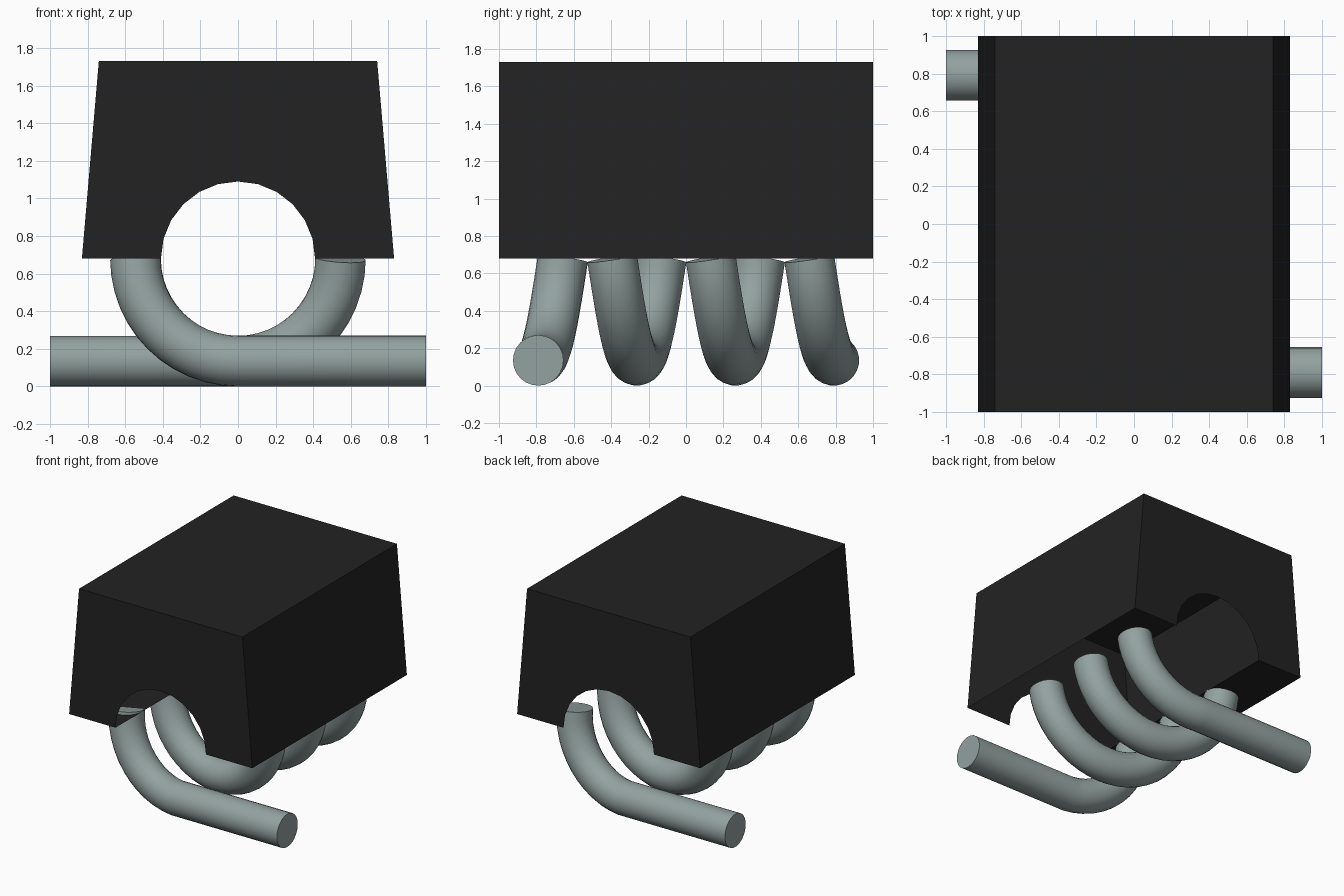
import bpy, bmesh
from math import pi, sin, cos

cube = bpy.data.objects.get("Cube")
if cube:
    bpy.data.objects.remove(cube, do_unlink=True)

MID_Z = 0.68          # coil axis and lower rim of the housing
TUBE_R = 0.135
COIL_R = 0.545
START_Y, PITCH = -0.79, 0.527


def make_material(name, rgb):
    mat = bpy.data.materials.new(name)
    mat.use_nodes = True
    color = (*rgb, 1)
    mat.diffuse_color = color
    mat.node_tree.nodes["Principled BSDF"].inputs["Base Color"].default_value = color
    return mat


black = make_material("matte black", (0.016, 0.016, 0.016))
steel = make_material("grey green steel", (0.29, 0.36, 0.35))


# Housing: hollow tapered shell with arched end walls and one lower ledge
def build_housing():
    bm = bmesh.new()
    low, high, top_z, arch_r, steps = 0.83, 0.74, 1.73, 0.41, 12
    arch = [(arch_r * cos(pi * i / steps), MID_Z + arch_r * sin(pi * i / steps))
            for i in range(steps + 1)]
    outline = [(-low, MID_Z), (-high, top_z), (high, top_z), (low, MID_Z)] + arch
    front, back = [[bm.verts.new((x, y, z)) for x, z in outline] for y in (-1, 1)]
    bm.faces.new(front[::-1])
    bm.faces.new(back)
    # left wall, roof, right wall, then the ledge closing the outline
    for i in (0, 1, 2, len(outline) - 1):
        j = (i + 1) % len(outline)
        bm.faces.new((front[i], front[j], back[j], back[i]))
    bmesh.ops.recalc_face_normals(bm, faces=bm.faces)
    mesh = bpy.data.meshes.new("housing")
    bm.to_mesh(mesh)
    bm.free()
    mesh.materials.append(black)
    obj = bpy.data.objects.new("housing", mesh)
    bpy.context.collection.objects.link(obj)


def coil_path(a, b):
    """Points of the coil between two turn counts, starting at the bottom."""
    n = round((b - a) * 48)
    turns = [a + (b - a) * i / n for i in range(n + 1)]
    return [(-COIL_R * sin(2 * pi * t), START_Y + PITCH * t,
             MID_Z - COIL_R * cos(2 * pi * t)) for t in turns]


def make_tube(name, points):
    curve = bpy.data.curves.new(name, "CURVE")
    curve.dimensions = "3D"
    curve.bevel_depth = TUBE_R
    curve.bevel_resolution = 10
    curve.use_fill_caps = True
    spline = curve.splines.new("POLY")
    spline.points.add(len(points) - 1)
    for p, co in zip(spline.points, points):
        p.co = (*co, 1)
    curve.materials.append(steel)
    obj = bpy.data.objects.new(name, curve)
    bpy.context.collection.objects.link(obj)
    bpy.ops.object.select_all(action="DESELECT")
    obj.select_set(True)
    bpy.context.view_layer.objects.active = obj
    bpy.ops.object.convert(target="MESH")
    bpy.ops.object.shade_smooth_by_angle()


build_housing()

# Coil: exposed lower halves, with straight leads at both ends
make_tube("front_lead", [(1, START_Y, TUBE_R)] + coil_path(0, 0.25))
make_tube("front_loop", coil_path(0.75, 1.25))
make_tube("back_loop", coil_path(1.75, 2.25))
make_tube("back_lead", coil_path(2.75, 3) + [(-1, -START_Y, TUBE_R)])
